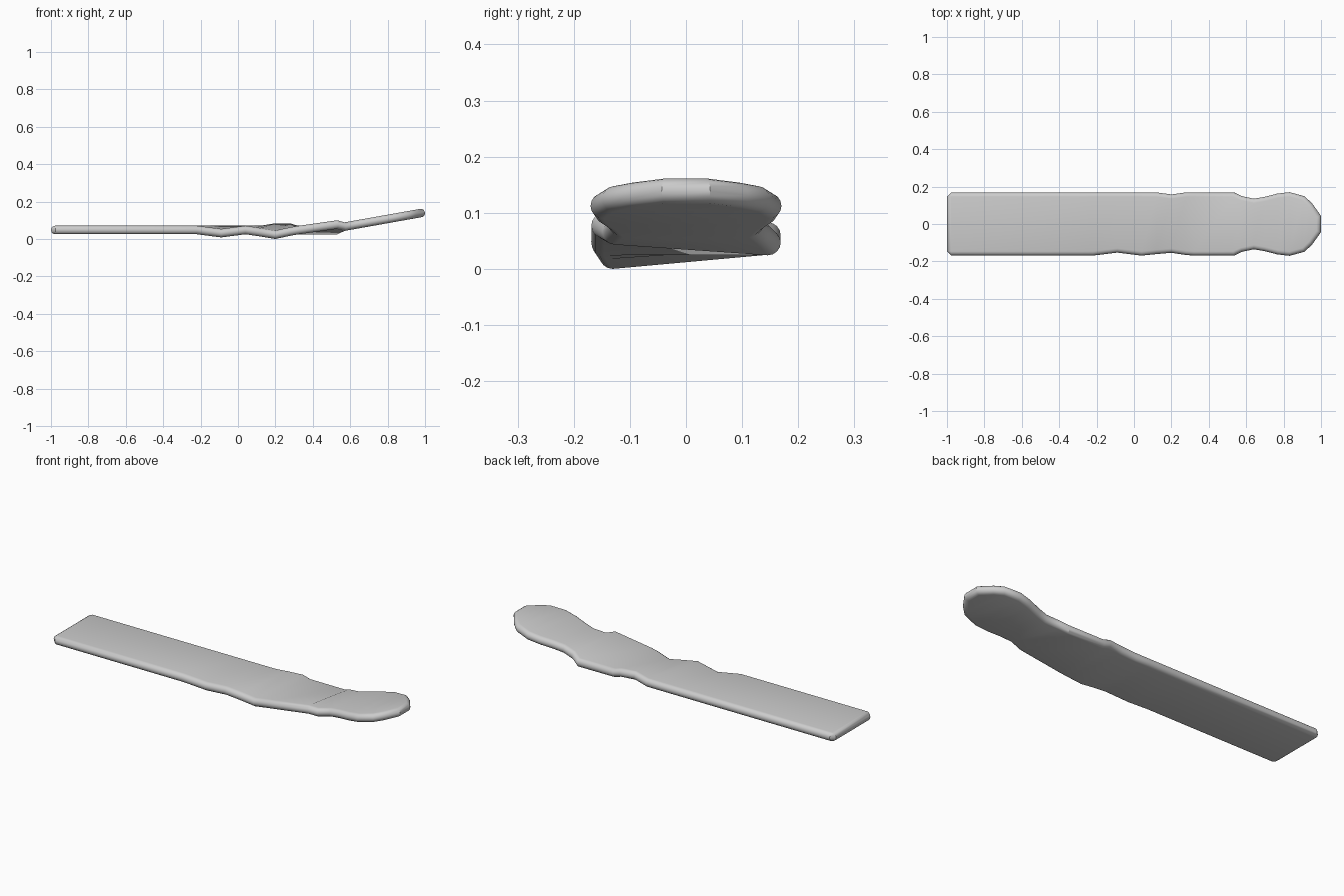
import bpy, bmesh, math
from mathutils import Vector

if "Cube" in bpy.data.objects:
    bpy.data.objects.remove(bpy.data.objects["Cube"])

R = 0.0228      # half thickness and edge radius
STEPS = 8       # segments round the edge

# stations along the strap: x, front half width, front z, back half width, back z
rows = [(-0.977, .146, .048, .146, .048),
        (-0.22, .146, .048, .146, .048),
        (-0.09, .130, .031, .146, .048),
        (0.04, .146, .048, .146, .048),
        (0.12, .138, .036, .146, .048),
        (0.20, .131, .0228, .135, .061),
        (0.28, .143, .040, .146, .060),
        (0.32, .146, .047, .146, .048),
        (0.53, .146, .077, .146, .047)]
# rounded end tab, tilted upwards: x, half width
for x, w in [(.57, .127), (.64, .112), (.70, .122), (.77, .140), (.83, .147),
             (.90, .128), (.935, .095), (.977, .036)]:
    z = .066 + (x - .57) * .178
    rows.append((x, w, z, w, z))

front = [Vector((x, -w, z)) for x, w, z, _, _ in rows]
back = [Vector((x, w, z)) for x, _, _, w, z in rows]
loop = front + back[::-1]
n = len(loop)


def side_normal(a, b):
    d = b - a
    return Vector((d.y, -d.x, 0)).normalized()


# core outline with outward offsets; the square end gets two offsets per corner
outline = []
for i, p in enumerate(loop):
    n0 = side_normal(loop[i - 1], p)
    n1 = side_normal(p, loop[(i + 1) % n])
    if i in (0, n - 1):
        outline += [(p, n0), (p, n1)]
    else:
        m = (n0 + n1).normalized()
        outline.append((p, m / max(m.dot(n1), 0.7)))

bm = bmesh.new()

# rounded edge swept round the outline
rings = []
for k in range(STEPS + 1):
    a = -math.pi / 2 + math.pi * k / STEPS
    rings.append([bm.verts.new(p + q * (R * math.cos(a)) + Vector((0, 0, R * math.sin(a))))
                  for p, q in outline])
count = len(outline)
for lo, hi in zip(rings, rings[1:]):
    for i in range(count):
        j = (i + 1) % count
        bm.faces.new((lo[i], lo[j], hi[j], hi[i]))

# top and bottom skins, one strip per station
for ring in (rings[0], rings[-1]):
    f = ring[1:1 + len(rows)]
    b = ring[1 + len(rows):1 + 2 * len(rows)][::-1]
    for i in range(len(rows) - 1):
        quad = (f[i], f[i + 1], b[i + 1], b[i])
        bm.faces.new(quad if ring is rings[-1] else quad[::-1])

bmesh.ops.remove_doubles(bm, verts=bm.verts, dist=1e-5)
bmesh.ops.recalc_face_normals(bm, faces=bm.faces)
mesh = bpy.data.meshes.new("strap")
bm.to_mesh(mesh)
bm.free()
strap = bpy.data.objects.new("strap", mesh)
bpy.context.collection.objects.link(strap)
bpy.context.view_layer.objects.active = strap
strap.select_set(True)
bpy.ops.object.shade_smooth_by_angle(angle=math.radians(30))
